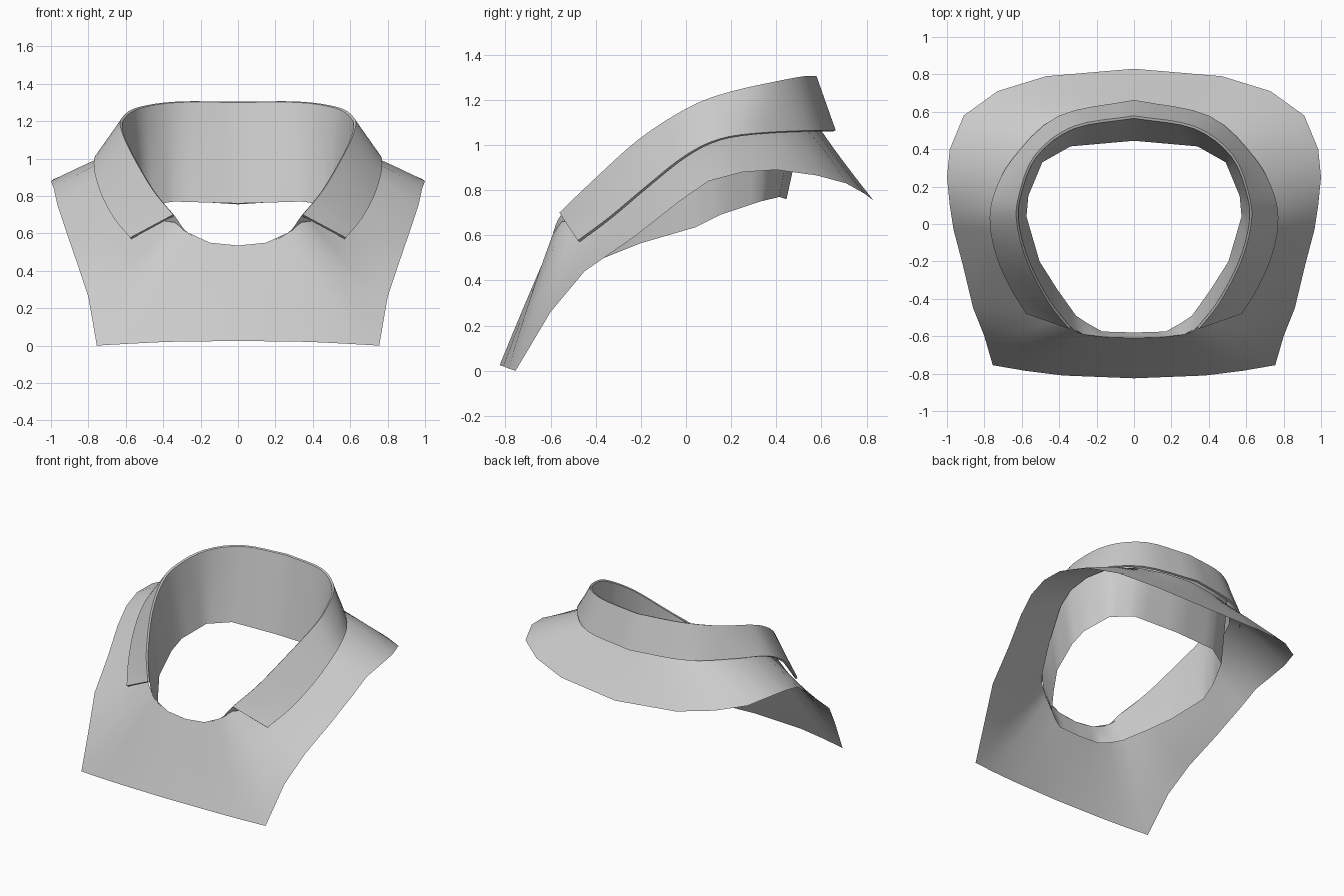
import bpy
import math
from mathutils import Vector

if "Cube" in bpy.data.objects:
    bpy.data.objects.remove(bpy.data.objects["Cube"])


def resample(keys, n, smooth):
    """Insert n steps per span, curved (Catmull-Rom) or straight."""
    p = [Vector(k) for k in keys]
    out = []
    for i in range(len(p) - 1):
        a, b = p[i], p[i + 1]
        z = p[i - 1] if i else 2 * a - b
        c = p[i + 2] if i + 2 < len(p) else 2 * b - a
        for s in range(n):
            t = s / n
            if smooth:
                out.append(0.5 * (2 * a + (b - z) * t + (2 * z - 5 * a + 4 * b - c) * t * t
                                  + (3 * a - z - 3 * b + c) * t ** 3))
            else:
                out.append(a.lerp(b, t))
    out.append(p[-1])
    return out


def strip(name, columns, closed, flip=False, thickness=0.0):
    """Skin half-columns (front centre to back centre), mirrored across x."""
    mirrored = [[Vector((-v.x, v.y, v.z)) for v in c] for c in columns[:-1]]
    if closed:
        mirrored = mirrored[1:]
    cols = columns + mirrored[::-1]
    rows, n = len(cols[0]), len(cols)
    faces = []
    for i in range(n if closed else n - 1):
        j = (i + 1) % n
        for r in range(rows - 1):
            f = (i * rows + r, i * rows + r + 1, j * rows + r + 1, j * rows + r)
            faces.append(f[::-1] if flip else f)
    mesh = bpy.data.meshes.new(name)
    mesh.from_pydata([v for c in cols for v in c], [], faces)
    ob = bpy.data.objects.new(name, mesh)
    bpy.context.collection.objects.link(ob)
    bpy.ops.object.select_all(action='DESELECT')
    ob.select_set(True)
    bpy.context.view_layer.objects.active = ob
    if thickness:
        mod = ob.modifiers.new("thickness", 'SOLIDIFY')
        mod.thickness = thickness
        mod.offset = 1
        bpy.ops.object.modifier_apply(modifier=mod.name)
    bpy.ops.object.shade_smooth_by_angle(angle=math.radians(40))
    return ob


# Yoke: neck seam, middle and outer hem at each station
yoke = [
    ((0, -.61, .535), (0, -.72, .28), (0, -.825, .025)),
    ((.15, -.605, .55), (.22, -.71, .28), (.38, -.81, .02)),
    ((.27, -.59, .605), (.42, -.70, .29), (.58, -.785, .01)),
    ((.34, -.55, .66), (.55, -.66, .32), (.755, -.755, 0)),
    ((.39, -.50, .665), (.60, -.57, .42), (.80, -.60, .26)),
    ((.44, -.43, .68), (.63, -.45, .53), (.86, -.45, .44)),
    ((.53, -.25, .80), (.70, -.25, .70), (.915, -.22, .60)),
    ((.60, -.05, .96), (.76, -.03, .885), (.965, -.03, .75)),
    ((.62, .08, 1.02), (.79, .09, .95), (.985, .10, .84)),
    ((.60, .22, 1.06), (.78, .27, .985), (1.0, .25, .88)),
    ((.55, .34, 1.08), (.73, .42, 1.0), (.985, .40, .89)),
    ((.47, .43, 1.09), (.62, .53, 1.0), (.91, .58, .865)),
    ((.36, .50, 1.10), (.48, .61, .98), (.73, .71, .83)),
    ((.20, .55, 1.10), (.28, .66, .95), (.47, .79, .785)),
    ((0, .575, 1.10), (0, .68, .95), (0, .83, .755)),
]
columns = []
for station in yoke:
    a, m, b = (Vector(v) for v in station)
    col = []
    for r in range(9):
        t = r / 8
        col.append(a * (2 * t - 1) * (t - 1) + m * 4 * t * (1 - t) + b * t * (2 * t - 1))
    columns.append(col)
strip("shirt_yoke", columns, closed=True)

# Folded collar: fold line and free edge, from front point to back centre
fold = [(.34, -.55, .695), (.45, -.41, .83), (.56, -.20, 1.02), (.615, 0, 1.15),
        (.605, .15, 1.215), (.52, .36, 1.27), (.32, .51, 1.30), (0, .565, 1.30)]
edge = [(.57, -.47, .57), (.655, -.33, .675), (.725, -.17, .81), (.76, 0, .945),
        (.74, .15, 1.02), (.64, .34, 1.05), (.40, .565, 1.06), (0, .65, 1.06)]
columns = [[a.lerp(b, r / 4) for r in range(5)]
           for a, b in zip(resample(fold, 4, True), resample(edge, 4, True))]
strip("collar", columns, closed=False, thickness=0.014)

# Neck band: hangs inside from the neckline and the fold
top = [(0, -.61, .535), (.15, -.605, .55), (.27, -.59, .605)] + fold
bottom = [(0, -.58, .41), (.17, -.575, .415), (.25, -.53, .43), (.31, -.49, .45),
          (.41, -.35, .505), (.505, -.20, .565), (.575, .04, .635), (.565, .15, .69),
          (.49, .33, .75), (.34, .415, .77), (0, .445, .76)]
columns = [[a.lerp(b, r / 4) for r in range(5)]
           for a, b in zip(resample(top, 4, True), resample(bottom, 4, False))]
strip("neck_band", columns, closed=True, flip=True)
